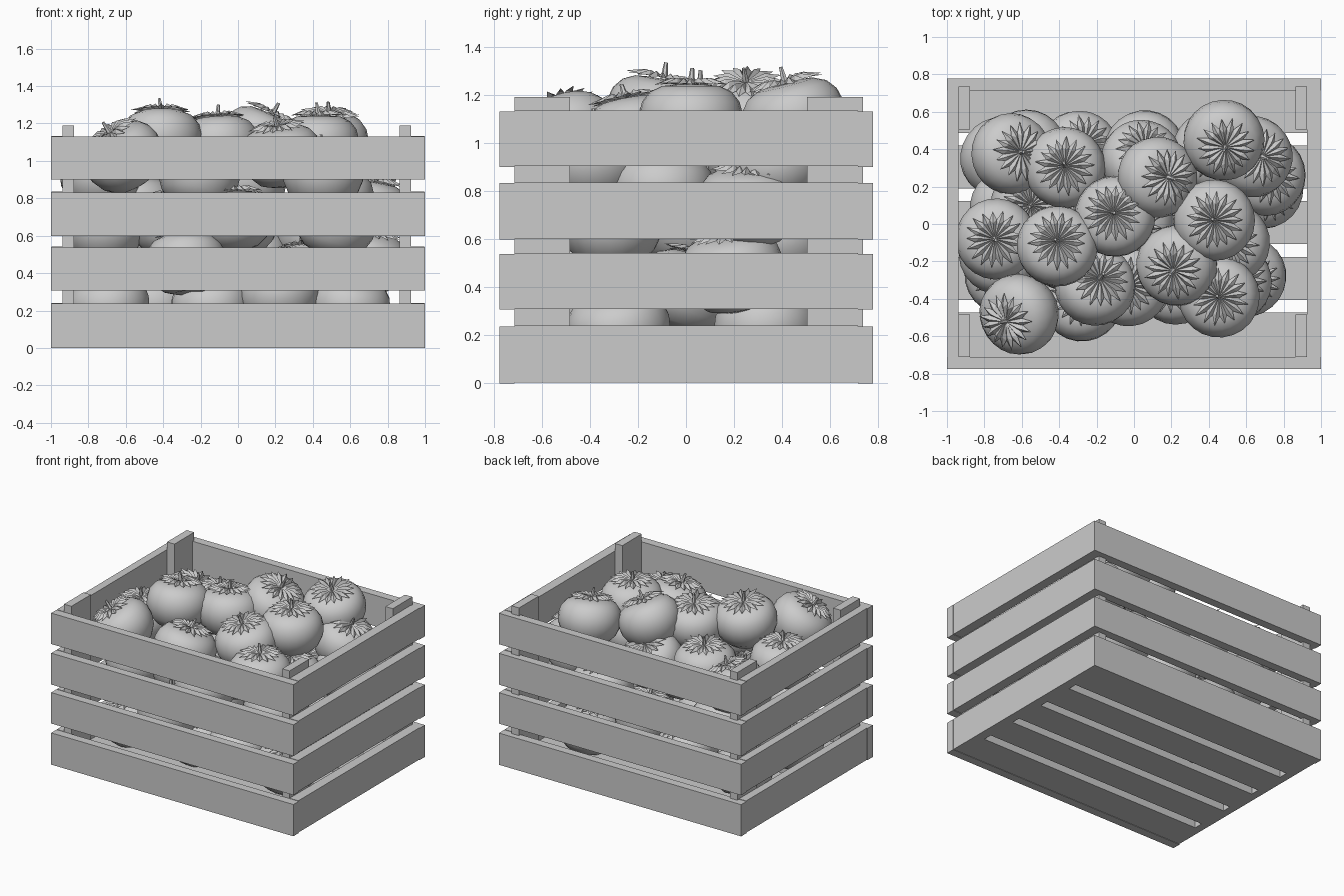
import bpy, bmesh, math, random
from mathutils import Vector, Quaternion

if "Cube" in bpy.data.objects:
    bpy.data.objects.remove(bpy.data.objects["Cube"])

random.seed(4)
TAU = 2 * math.pi


def box(name, x0, x1, y0, y1, z0, z1):
    bm = bmesh.new()
    bmesh.ops.create_cube(bm, size=1)
    for v in bm.verts:
        v.co = ((x0 + x1) / 2 + v.co.x * (x1 - x0),
                (y0 + y1) / 2 + v.co.y * (y1 - y0),
                (z0 + z1) / 2 + v.co.z * (z1 - z0))
    me = bpy.data.meshes.new(name)
    bm.to_mesh(me)
    bm.free()
    ob = bpy.data.objects.new(name, me)
    bpy.context.collection.objects.link(ob)
    return ob


# Crate walls: long slats front and back, short slats between them
for z0, z1 in ((0, .237), (.307, .538), (.598, .832), (.9, 1.131)):
    box("front_slat", -1, 1, -.775, -.712, z0, z1)
    box("back_slat", -1, 1, .715, .778, z0, z1)
    box("left_slat", -.997, -.938, -.712, .715, z0 + .003, z1 + .003)
    box("right_slat", .925, .997, -.712, .715, z0 + .003, z1 + .003)

# Floor boards
for i in range(5):
    yc = -.588 + i * .2975
    box("floor_board", -.938, .925, max(yc - .115, -.712), yc + .115, 0.003, .06)
box("floor_edge", -.938, .925, -.712, -.69, .003, .06)

# Corner posts
for x0, x1 in ((-.938, -.877), (.864, .925)):
    box("corner_post", x0, x1, -.712, -.483, .06, 1.19)
    box("corner_post", x0, x1, .504, .735, .06, 1.19)


def fruit_mesh():
    bm = bmesh.new()
    # Body: revolved profile, smooth
    profile = [(0, -.15), (.075, -.163), (.135, -.145), (.185, -.095), (.213, -.03),
               (.217, .025), (.203, .08), (.17, .122), (.12, .146), (.06, .152), (0, .145)]
    vs = [bm.verts.new((r, 0, z)) for r, z in profile]
    es = [bm.edges.new(p) for p in zip(vs, vs[1:])]
    bmesh.ops.spin(bm, geom=vs + es, cent=(0, 0, 0), axis=(0, 0, 1),
                   angle=TAU, steps=24, use_merge=True)
    bmesh.ops.remove_doubles(bm, verts=bm.verts[:], dist=1e-4)
    bmesh.ops.recalc_face_normals(bm, faces=bm.faces[:])
    for f in bm.faces:
        f.smooth = True
    # Calyx: star of broad folded leaves lying on the shoulder
    n = 17
    centre = bm.verts.new((0, 0, .158))
    mid, ring = [], []
    for i in range(2 * n):
        a = TAU * i / (2 * n)
        tip = i % 2 == 0
        r = random.uniform(.145, .165) if tip else .105
        z = random.uniform(.15, .16) if tip else .158
        ring.append(bm.verts.new((r * math.cos(a), r * math.sin(a), z)))
        mz = .18 if tip else .158
        mid.append(bm.verts.new((.085 * math.cos(a), .085 * math.sin(a), mz)))
    for i in range(2 * n):
        j = (i + 1) % (2 * n)
        t, v = (i, j) if i % 2 == 0 else (j, i)
        for tri in ((centre, mid[i], mid[j]), (mid[t], ring[t], ring[v]),
                    (mid[t], ring[v], mid[v])):
            f = bm.faces.new(tri)
            f.normal_update()
            if f.normal.z < 0:
                f.normal_flip()
    # Stem: thin tapered stalk
    low, high = [], []
    for i in range(6):
        c, s = math.cos(TAU * i / 6), math.sin(TAU * i / 6)
        low.append(bm.verts.new((.016 * c, .016 * s, .15)))
        high.append(bm.verts.new((.012 + .008 * c, .008 * s, .222)))
    for i in range(6):
        j = (i + 1) % 6
        bm.faces.new((low[i], low[j], high[j], high[i]))
    bm.faces.new(high)
    me = bpy.data.meshes.new("fruit")
    bm.to_mesh(me)
    bm.free()
    return me


FRUIT = fruit_mesh()


def fruit(pos, lean=(0, 0)):
    ob = bpy.data.objects.new("fruit", FRUIT)
    ob.location = pos
    up = Vector((lean[0], lean[1], .155)).normalized()
    ob.rotation_mode = 'QUATERNION'
    ob.rotation_quaternion = (Vector((0, 0, 1)).rotation_difference(up)
                              @ Quaternion((0, 0, 1), random.uniform(0, TAU)))
    bpy.context.collection.objects.link(ob)


# Visible top fruit: x, y, z, lean x, lean y
top = [(-.66, .375, .88, .06, .01), (-.37, .30, .93, 0, .01), (-.735, -.08, .91, -.01, 0),
       (-.41, -.12, 1.115, 0, .03), (-.1, .04, 1.08, -.01, .02), (.12, .25, 1.11, .07, 0),
       (.48, .45, 1.1, .01, -.04), (.43, .02, 1.09, 0, 0), (.23, -.22, 1.03, -.02, -.03),
       (.455, -.39, .92, 0, 0), (-.21, -.33, .91, .03, .04), (-.61, -.48, 1.02, -.09, -.05),
       (.63, .36, .92, .06, 0), (.70, .26, .74, .03, 0), (.04, .34, .88, .02, .08),
       (-.55, .10, .76, 0, 0), (.51, -.1, .80, 0, 0), (.52, -.31, .66, .04, 0),
       (-.03, -.33, .69, 0, 0), (-.72, -.16, .63, 0, 0)]
for x, y, z, lx, ly in top:
    fruit((x, y, z), (lx, ly))

# Lower fruit: drop each into the lowest free spot under the visible pile
fixed = [Vector(t[:3]) for t in top]
pile = []
K, GAP = .73, .38


def rest_height(x, y):
    z = .225
    for p in pile:
        d2 = (p.x - x) ** 2 + (p.y - y) ** 2
        if d2 < GAP * GAP:
            z = max(z, p.z + K * math.sqrt(GAP * GAP - d2))
    return z


def is_free(v):
    covered = min((p - v).xy.length for p in fixed) < .12
    return covered and all(
        Vector((v.x - p.x, v.y - p.y, (v.z - p.z) / K)).length > .33 for p in fixed)


for _ in range(45):
    spots = []
    for _ in range(250):
        x, y = random.uniform(-.73, .70), random.uniform(-.42, .40)
        v = Vector((x, y, rest_height(x, y)))
        if v.z < .82 and is_free(v):
            spots.append(v)
    if not spots:
        break
    best = min(spots, key=lambda v: v.z)
    pile.append(best)
    fruit(best, (random.uniform(-.05, .05), random.uniform(-.05, .05)))
